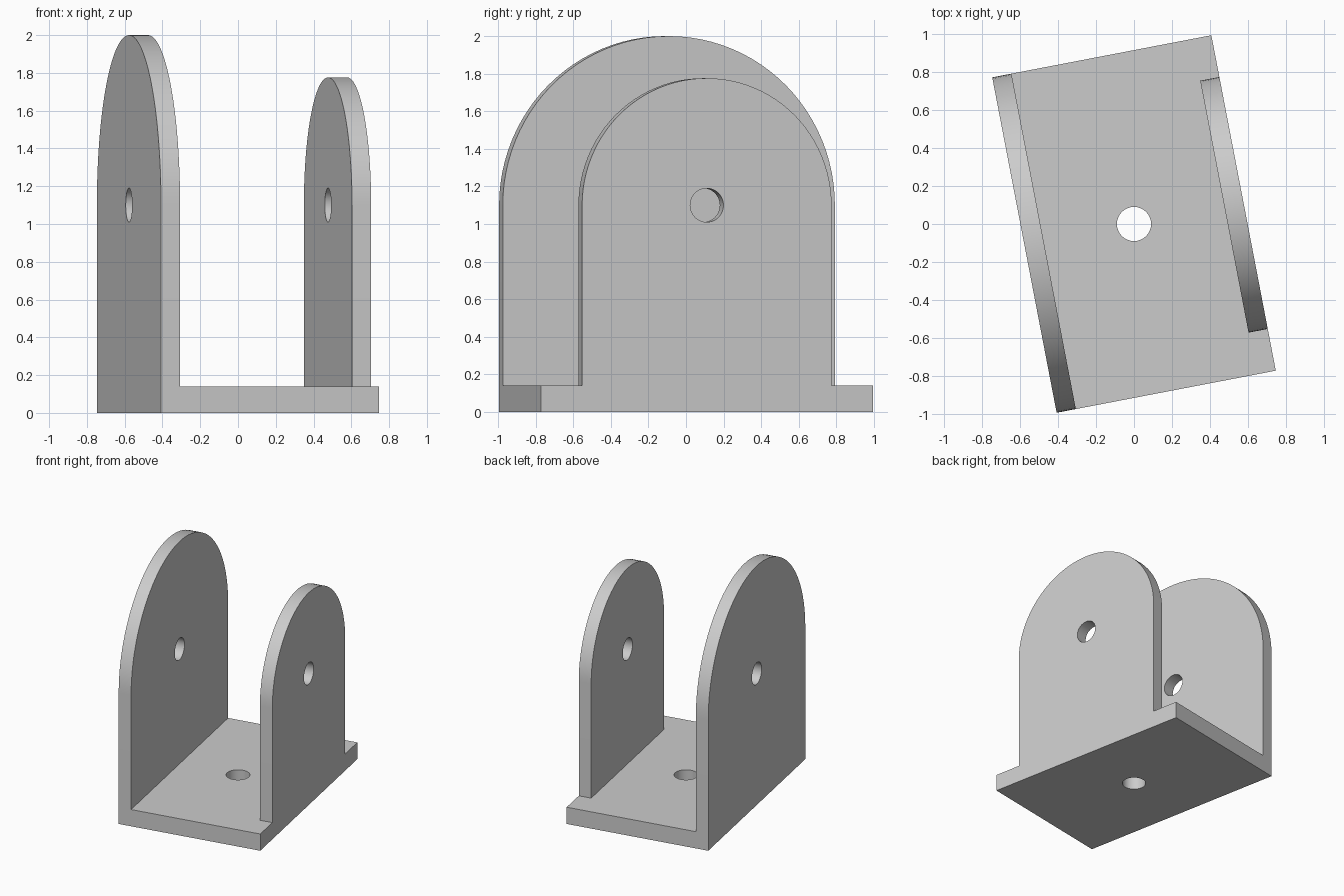
import bpy, bmesh, math
from mathutils import Matrix

default = bpy.data.objects.get("Cube")
if default:
    bpy.data.objects.remove(default, do_unlink=True)

HALF_X, HALF_Y = 0.588, 0.9     # base half sizes
BASE_H, WALL = 0.14, 0.103      # thicknesses
PIVOT_Z, HOLE_R = 1.1, 0.09     # arch centre height, hole radius
TURN = math.radians(10.87)      # bracket is turned about z

grey = bpy.data.materials.new("light grey")
grey.use_nodes = True
colour = (0.6, 0.6, 0.6, 1)
grey.diffuse_color = colour
grey.node_tree.nodes["Principled BSDF"].inputs["Base Color"].default_value = colour


def make_object(name, bm):
    bmesh.ops.recalc_face_normals(bm, faces=bm.faces)
    mesh = bpy.data.meshes.new(name)
    bm.to_mesh(mesh)
    bm.free()
    mesh.materials.append(grey)
    obj = bpy.data.objects.new(name, mesh)
    bpy.context.collection.objects.link(obj)
    return obj


def prism(name, profile, x0, x1):
    """Extrude a (y, z) outline from x0 to x1."""
    bm = bmesh.new()
    face = bm.faces.new([bm.verts.new((x0, y, z)) for y, z in profile])
    ext = bmesh.ops.extrude_face_region(bm, geom=[face])
    moved = [v for v in ext["geom"] if isinstance(v, bmesh.types.BMVert)]
    bmesh.ops.translate(bm, verts=moved, vec=(x1 - x0, 0, 0))
    return make_object(name, bm)


def arch(radius, steps=48):
    """Outline of an upright plate with a semicircular top."""
    arc = [(radius * math.cos(math.pi * i / steps),
            PIVOT_Z + radius * math.sin(math.pi * i / steps)) for i in range(steps + 1)]
    return [(-radius, 0), (radius, 0)] + arc


def cutter(name, length, matrix):
    bm = bmesh.new()
    bmesh.ops.create_cone(bm, cap_ends=True, segments=48, radius1=HOLE_R,
                          radius2=HOLE_R, depth=length, matrix=matrix)
    return make_object(name, bm)


def combine(target, other, operation):
    mod = target.modifiers.new(operation.lower(), "BOOLEAN")
    mod.operation, mod.solver, mod.object = operation, "EXACT", other
    bpy.context.view_layer.objects.active = target
    bpy.ops.object.modifier_apply(modifier=mod.name)
    bpy.data.objects.remove(other, do_unlink=True)


# Base plate with a tall and a short arched side wall
bracket = prism("bracket", [(-HALF_Y, 0), (HALF_Y, 0), (HALF_Y, BASE_H), (-HALF_Y, BASE_H)],
                -HALF_X, HALF_X)
combine(bracket, prism("tall_wall", arch(HALF_Y), -HALF_X, WALL - HALF_X), "UNION")
combine(bracket, prism("short_wall", arch(0.676), HALF_X - WALL, HALF_X), "UNION")

# Pin hole through both walls, bolt hole through the base
pin = Matrix.Translation((0, 0, PIVOT_Z)) @ Matrix.Rotation(math.pi / 2, 4, "Y")
combine(bracket, cutter("pin_cutter", 2, pin), "DIFFERENCE")
combine(bracket, cutter("bolt_cutter", 1, Matrix.Identity(4)), "DIFFERENCE")

# Turn into place and shade
bracket.data.transform(Matrix.Rotation(TURN, 4, "Z"))
bpy.ops.object.select_all(action="DESELECT")
bracket.select_set(True)
bpy.context.view_layer.objects.active = bracket
bpy.ops.object.shade_smooth_by_angle(angle=math.radians(30))
